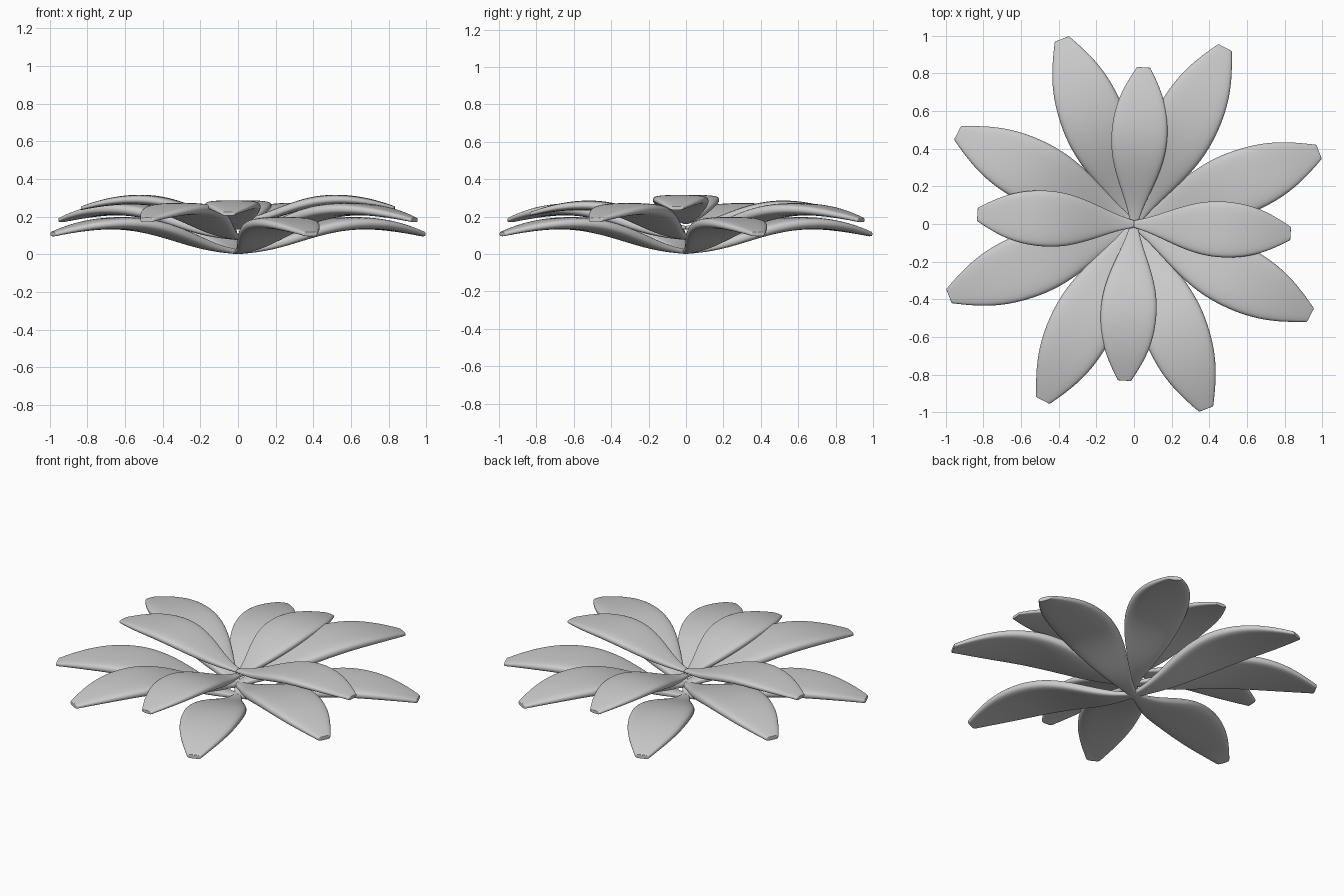
import bpy, bmesh
from math import cos, sin, pi, radians, copysign

if "Cube" in bpy.data.objects:
    bpy.data.objects.remove(bpy.data.objects["Cube"])

# petal stations: distance from centre, half width, underside z, topside z
STATIONS = [
    (0.00, 0.022, 0.000, 0.025),
    (0.10, 0.045, 0.008, 0.045),
    (0.22, 0.090, 0.030, 0.090),
    (0.36, 0.140, 0.075, 0.147),
    (0.50, 0.170, 0.113, 0.187),
    (0.64, 0.173, 0.131, 0.202),
    (0.78, 0.156, 0.132, 0.193),
    (0.90, 0.118, 0.121, 0.170),
    (1.00, 0.070, 0.105, 0.140),
    (1.055, 0.040, 0.094, 0.120),
]
SIDES = 12


def signed_pow(v, p):
    return copysign(abs(v) ** p, v)


def make_petal(name, angle, lift, scale=1.0, width=1.0):
    """Thick arched petal: rounded slab sections lofted outward, then smoothed."""
    bm = bmesh.new()
    rings = []
    for r, w, lo, hi in STATIONS:
        mid, half = (lo + hi) / 2, (hi - lo) / 2
        ring = []
        for k in range(SIDES):
            a = 2 * pi * (k + 0.5) / SIDES
            y = signed_pow(cos(a), 0.7) * w * width * 1.03
            z = mid + signed_pow(sin(a), 0.5) * half
            ring.append(bm.verts.new((r * scale, y, z * scale)))
        rings.append(ring)
    for a, b in zip(rings, rings[1:]):
        for k in range(SIDES):
            n = (k + 1) % SIDES
            bm.faces.new((a[k], a[n], b[n], b[k]))
    # blunt ends
    for ring in (rings[0], rings[-1]):
        inset = bm.faces.new(ring)
        bmesh.ops.inset_region(bm, faces=[inset], thickness=0.006)
    bmesh.ops.recalc_face_normals(bm, faces=bm.faces)
    mesh = bpy.data.meshes.new(name)
    bm.to_mesh(mesh)
    bm.free()
    for p in mesh.polygons:
        p.use_smooth = True
    obj = bpy.data.objects.new(name, mesh)
    bpy.context.collection.objects.link(obj)
    obj.location.z = lift
    obj.rotation_euler.z = radians(angle)
    sub = obj.modifiers.new("smooth", 'SUBSURF')
    sub.levels = sub.render_levels = 2
    return obj


for i in range(4):
    # low outer petals, raised outer petals, small inner petals
    make_petal(f"outer_petal_low_{i}", 21.3 + 90 * i, 0.0)
    make_petal(f"outer_petal_high_{i}", -27.3 + 90 * i, 0.075)
    make_petal(f"inner_petal_{i}", -3.5 + 90 * i, 0.16 if i % 2 == 0 else 0.13, 0.79, 0.87)
